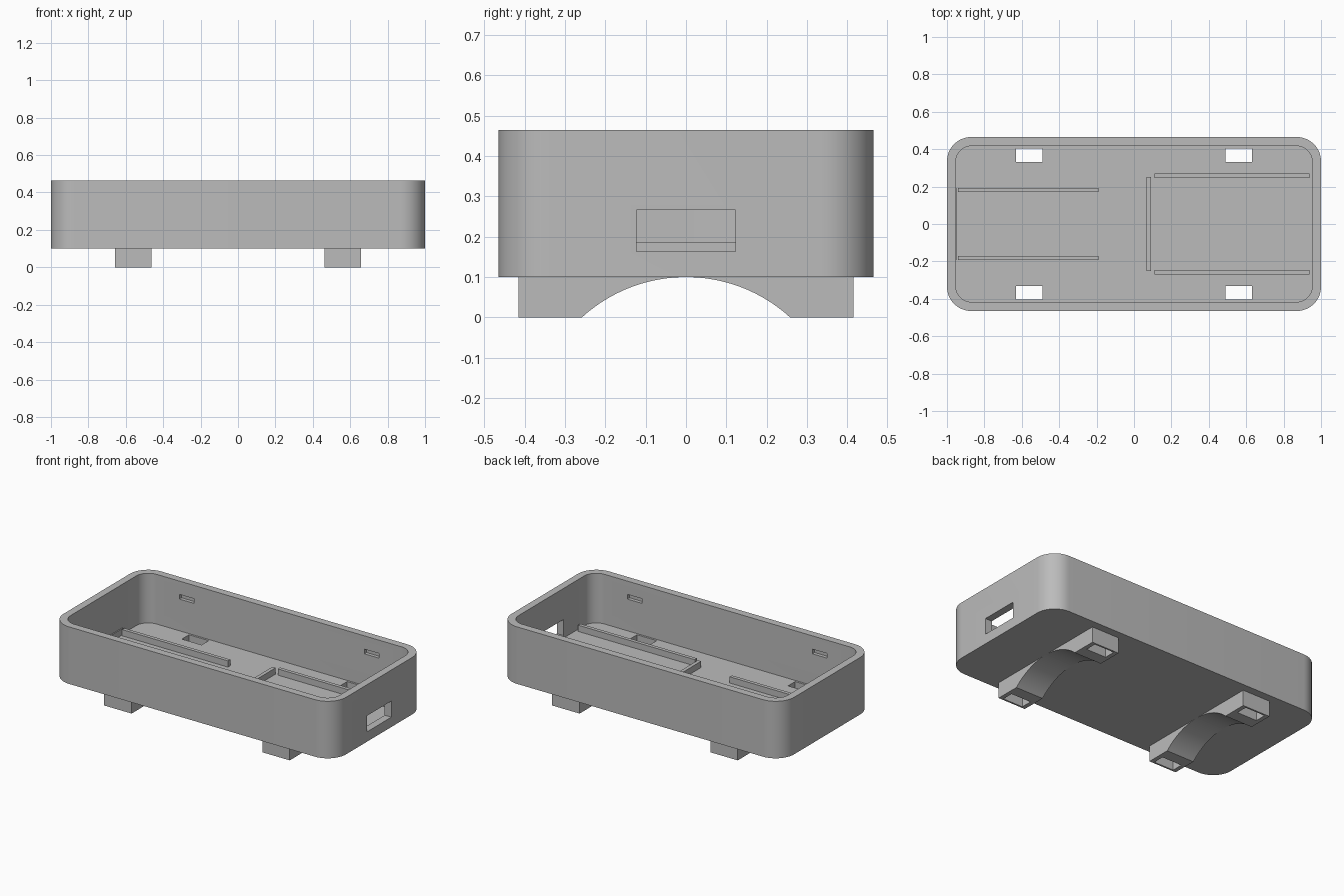
import bpy
import bmesh
from math import sin, cos, pi, radians, asin

if "Cube" in bpy.data.objects:
    bpy.data.objects.remove(bpy.data.objects["Cube"])

GREY = (0.5, 0.5, 0.5, 1)
grey = bpy.data.materials.new("plain grey")
grey.use_nodes = True
grey.diffuse_color = GREY
grey.node_tree.nodes["Principled BSDF"].inputs["Base Color"].default_value = GREY

BASE, RIM, FLOOR, RAIL_TOP = 0.10, 0.465, 0.147, 0.187
FOOT_X = 0.56


def finish(name, bm):
    """Turn a bmesh into a named grey object."""
    bmesh.ops.recalc_face_normals(bm, faces=bm.faces)
    mesh = bpy.data.meshes.new(name)
    bm.to_mesh(mesh)
    bm.free()
    mesh.materials.append(grey)
    obj = bpy.data.objects.new(name, mesh)
    bpy.context.collection.objects.link(obj)
    return obj


def prism(name, points, offset):
    """Extrude a closed outline along an offset vector."""
    bm = bmesh.new()
    face = bm.faces.new([bm.verts.new(p) for p in points])
    new = bmesh.ops.extrude_face_region(bm, geom=[face])["geom"]
    verts = [g for g in new if isinstance(g, bmesh.types.BMVert)]
    bmesh.ops.translate(bm, verts=verts, vec=offset)
    return finish(name, bm)


def rounded_block(name, half_x, half_y, radius, z0, z1, steps=12):
    points = []
    for corner, (sx, sy) in enumerate([(1, 1), (-1, 1), (-1, -1), (1, -1)]):
        for i in range(steps + 1):
            a = (corner + i / steps) * pi / 2
            points.append((sx * (half_x - radius) + radius * cos(a),
                           sy * (half_y - radius) + radius * sin(a), z0))
    return prism(name, points, (0, 0, z1 - z0))


def boxes(name, spans):
    """One object made of boxes given as (x0, x1, y0, y1, z0, z1)."""
    bm = bmesh.new()
    for x0, x1, y0, y1, z0, z1 in spans:
        cube = bmesh.ops.create_cube(bm, size=1)["verts"]
        bmesh.ops.scale(bm, verts=cube, vec=(x1 - x0, y1 - y0, z1 - z0))
        bmesh.ops.translate(bm, verts=cube, vec=((x0 + x1) / 2, (y0 + y1) / 2, (z0 + z1) / 2))
    return finish(name, bm)


def select_only(obj):
    bpy.ops.object.select_all(action="DESELECT")
    obj.select_set(True)
    bpy.context.view_layer.objects.active = obj


def cut(obj, cutter):
    mod = obj.modifiers.new("cut", "BOOLEAN")
    mod.operation, mod.solver, mod.object = "DIFFERENCE", "EXACT", cutter
    select_only(obj)
    bpy.ops.object.modifier_apply(modifier=mod.name)


# Open tray with rounded corners
tray = rounded_block("tray", 1.0, 0.465, 0.13, BASE, RIM)
cavity = rounded_block("cavity_cutter", 0.953, 0.417, 0.085, FLOOR, RIM + 0.1)

# Strap slots through floor and feet, latch recesses, end window
signs = [(sx, sy) for sx in (-1, 1) for sy in (-1, 1)]
slots, latches = [], []
for sx, sy in signs:
    x, y = sx * FOOT_X, sy * 0.368
    slots.append((x - 0.07, x + 0.07, y - 0.036, y + 0.036, -0.1, 0.2))
    x, y = sx * 0.655, sy * 0.417
    latches.append((x - 0.052, x + 0.052, y - 0.022, y + 0.022, 0.35, 0.38))
slot_cutter = boxes("slot_cutter", slots)
window = [(0.9, 1.1, -0.123, 0.123, 0.163, 0.266)]
opening_cutter = boxes("opening_cutter", latches + window)
for cutter in (cavity, slot_cutter, opening_cutter):
    cut(tray, cutter)

# Feet with an arched underside
HALF_SPAN, RADIUS = 0.258, 0.383
reach = asin(HALF_SPAN / RADIUS)
feet = []
for sx, sy in signs:
    x0 = sx * FOOT_X - 0.097
    outline = [(x0, sy * 0.415, 0), (x0, sy * 0.415, BASE), (x0, 0, BASE)]
    for i in range(1, 17):
        a = reach * i / 16
        outline.append((x0, sy * RADIUS * sin(a),
                        max(0, BASE - RADIUS * (1 - cos(a)))))
    side = "left" if sx > 0 else "right"
    end = "back" if sy > 0 else "front"
    foot = prism(f"{end}_{side}_foot", outline, (0.194, 0, 0))
    cut(foot, slot_cutter)
    feet.append(foot)

# Low rails that locate the contents on the floor
for side, x0, x1, y0, y1 in (("right", -0.94, -0.19, 0.17, 0.193),
                             ("left", 0.11, 0.937, 0.246, 0.269)):
    boxes(side + "_rails", [(x0, x1, y0, y1, FLOOR, RAIL_TOP),
                            (x0, x1, -y1, -y0, FLOOR, RAIL_TOP)])
boxes("cross_rail", [(0.068, 0.091, -0.25, 0.25, FLOOR, RAIL_TOP)])
boxes("end_stop", [(-0.96, -0.946, -0.19, 0.19, FLOOR, RAIL_TOP)])

for cutter in (cavity, slot_cutter, opening_cutter):
    bpy.data.objects.remove(cutter)

# Smooth the rounded corners and arches, keeping edges sharp
for obj in [tray] + feet:
    select_only(obj)
    bpy.ops.object.shade_smooth_by_angle(angle=radians(30))
